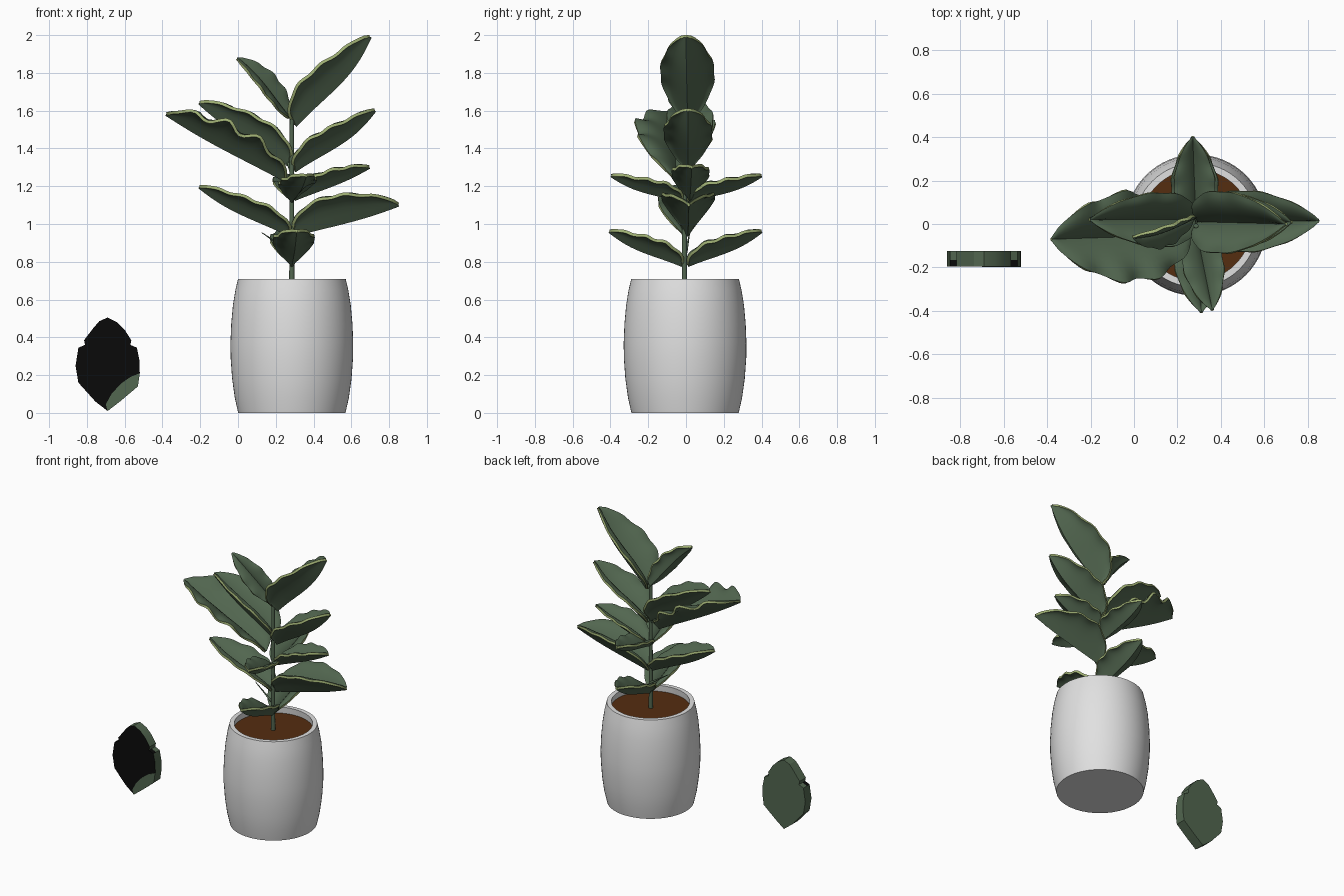
import bpy, bmesh, math
from mathutils import Vector, Matrix

if "Cube" in bpy.data.objects:
    bpy.data.objects.remove(bpy.data.objects["Cube"])


def material(name, r, g, b):
    m = bpy.data.materials.new(name)
    m.diffuse_color = (r, g, b, 1)
    m.use_nodes = True
    m.node_tree.nodes["Principled BSDF"].inputs["Base Color"].default_value = m.diffuse_color
    return m


GREEN = material("leaf green", 0.085, 0.135, 0.08)
PALE = material("pale leaf edge", 0.36, 0.45, 0.18)
WHITE = material("pot white", 0.75, 0.75, 0.75)
SOIL = material("soil brown", 0.09, 0.026, 0.005)
BLACK = material("black", 0.003, 0.003, 0.003)
PX, PY = 0.285, -0.005


def make(name, bm, mats, smooth=35):
    me = bpy.data.meshes.new(name)
    bm.to_mesh(me)
    bm.free()
    ob = bpy.data.objects.new(name, me)
    bpy.context.collection.objects.link(ob)
    for m in mats:
        me.materials.append(m)
    if smooth:
        finish(ob, smooth)
    return ob


def finish(ob, angle):
    bpy.ops.object.select_all(action='DESELECT')
    ob.select_set(True)
    bpy.context.view_layer.objects.active = ob
    for mod in list(ob.modifiers):
        bpy.ops.object.modifier_apply(modifier=mod.name)
    bpy.ops.object.shade_smooth_by_angle(angle=math.radians(angle))


def lathe(name, profile, mat, n=64):
    bm = bmesh.new()
    rings = []
    for r, z in profile:
        rings.append([bm.verts.new((PX + r * math.cos(2 * math.pi * i / n),
                                    PY + r * math.sin(2 * math.pi * i / n), z)) for i in range(n)])
    for a, b in zip(rings, rings[1:]):
        for i in range(n):
            j = (i + 1) % n
            bm.faces.new((a[i], a[j], b[j], b[i]))
    bm.faces.new(rings[0][::-1])
    bm.faces.new(rings[-1])
    return make(name, bm, [mat])


def spike(name, p, q, r1, r2):
    p, q = Vector(p), Vector(q)
    d = q - p
    bm = bmesh.new()
    mat = Matrix.Translation((p + q) / 2) @ d.to_track_quat('Z', 'Y').to_matrix().to_4x4()
    bmesh.ops.create_cone(bm, cap_ends=True, segments=16, radius1=r1, radius2=r2,
                          depth=d.length, matrix=mat)
    return make(name, bm, [GREEN])


def leaf(name, base, tip, width, fold, sag=0.02, roll=0, a=0.85, b=0.65, ripple=0.006):
    """Cupped leaf: V at the midrib, sides bulging up and flattening at the edge."""
    base, tip = Vector(base), Vector(tip)
    d = tip - base
    dirn = d.normalized()
    side = dirn.cross(Vector((0, 0, 1))).normalized()
    up = side.cross(dirn)
    rot = Matrix.Rotation(math.radians(roll), 3, dirn)
    side, up = rot @ side, rot @ up
    nt, nv = 28, 12
    bm = bmesh.new()
    rows = []
    for i in range(nt + 1):
        t = i / nt
        s = max(math.sin(math.pi * min(t ** a, 1)), 0.0) ** b
        s = max(s, 0.03)
        mid = base + d * t - up * sag * math.sin(math.pi * t ** 1.5)
        row = []
        for j in range(nv + 1):
            v = 2 * j / nv - 1
            h = 1 - (1 - abs(v)) ** 2
            wave = ripple * abs(v) ** 3 * math.sin(t * 24 + (0.8 if v > 0 else 0)) * s
            lift = fold * s ** 0.9 * (1.1 - 0.25 * t) * h + wave
            # the wave also nicks the outline a little
            row.append(bm.verts.new(mid + side * (v * width * s + wave * 0.5 * v) + up * lift))
        rows.append(row)
    for p, q in zip(rows, rows[1:]):
        for j in range(nv):
            bm.faces.new((p[j], p[j + 1], q[j + 1], q[j]))
    bmesh.ops.recalc_face_normals(bm, faces=bm.faces)
    ob = make(name, bm, [GREEN, PALE], 0)
    mod = ob.modifiers.new("thickness", 'SOLIDIFY')
    mod.thickness = 0.016
    mod.offset = 0
    mod.material_offset_rim = 1
    finish(ob, 45)
    return ob


# Pot and soil
lathe("pot", [(0.284, 0), (0.302, 0.08), (0.316, 0.18), (0.324, 0.29), (0.325, 0.37),
              (0.321, 0.47), (0.312, 0.57), (0.299, 0.65), (0.285, 0.71),
              (0.255, 0.71), (0.26, 0.655)], WHITE)
lathe("soil", [(0.262, 0.645), (0.262, 0.665)], SOIL)

# Stem and young sheaths
spike("stem", (PX, -0.008, 0.65), (PX, -0.008, 1.62), 0.014, 0.011)
spike("lower_sheath", (0.28, 0.0, 0.85), (0.125, 0.02, 0.955), 0.008, 0.002)
spike("upper_sheath", (0.28, -0.01, 1.28), (0.24, 0.05, 1.40), 0.009, 0.002)

# Leaves pointing right
leaf("right_leaf_top", (0.305, 0.01, 1.52), (0.70, 0.0, 1.99), 0.143, 0.145, 0.035)
leaf("right_leaf_upper", (0.30, 0.01, 1.28), (0.725, 0.01, 1.60), 0.128, 0.105, 0.03)
leaf("right_leaf_middle", (0.30, 0.02, 1.13), (0.695, 0.03, 1.30), 0.10, 0.08, 0.01)
leaf("right_leaf_low", (0.29, 0.01, 0.94), (0.85, 0.015, 1.10), 0.142, 0.15, 0.01)

# Leaves pointing left
leaf("left_leaf_top", (0.27, 0.03, 1.56), (-0.005, -0.06, 1.875), 0.075, 0.035, -0.02, roll=-55)
leaf("left_leaf_upper", (0.27, 0.02, 1.31), (-0.205, 0.02, 1.64), 0.125, 0.13, 0.015)
leaf("left_leaf_large", (0.25, -0.05, 1.23), (-0.38, -0.07, 1.58), 0.205, 0.125, 0.01,
     a=1.0, b=0.6, ripple=0.025)
leaf("left_leaf_low", (0.275, -0.01, 0.94), (-0.205, -0.03, 1.195), 0.13, 0.09, 0.02)

# Leaves pointing to the front and back
leaf("front_leaf_upper", (0.285, -0.02, 1.12), (0.36, -0.395, 1.255), 0.095, 0.065, 0.02)
leaf("back_leaf_upper", (0.285, 0.01, 1.12), (0.27, 0.40, 1.255), 0.095, 0.065, 0.02)
leaf("front_leaf_low", (0.285, -0.02, 0.78), (0.31, -0.405, 0.96), 0.11, 0.08, 0.02)
leaf("back_leaf_low", (0.285, 0.01, 0.78), (0.27, 0.40, 0.96), 0.11, 0.08, 0.02)

# Loose leaf-shaped plate standing beside the pot
outline = [(-0.69, 0.505), (-0.64, 0.48), (-0.60, 0.44), (-0.565, 0.385), (-0.57, 0.36),
           (-0.535, 0.345), (-0.522, 0.28), (-0.52, 0.21), (-0.53, 0.14), (-0.625, 0.06),
           (-0.69, 0.01), (-0.755, 0.06), (-0.845, 0.16), (-0.86, 0.25), (-0.845, 0.345),
           (-0.81, 0.36), (-0.815, 0.385), (-0.765, 0.45), (-0.735, 0.485)]


def plate(name, pts, ys, mats, rule=None):
    bm = bmesh.new()
    rings = [[bm.verts.new((x, y, z)) for x, z in pts] for y in ys]
    front = bm.faces.new(rings[0])
    bm.faces.new(rings[-1][::-1])
    for k, (a, b) in enumerate(zip(rings, rings[1:])):
        for i in range(len(pts)):
            j = (i + 1) % len(pts)
            f = bm.faces.new((a[i], b[i], b[j], a[j]))
            # the front half of the two shoulders is black
            if rule and k == 0 and i in rule:
                f.material_index = 1
    if rule:
        front.material_index = 1
    bmesh.ops.recalc_face_normals(bm, faces=bm.faces)
    return make(name, bm, mats, 25)


plate("loose_leaf", outline, (-0.195, -0.165, -0.125), [GREEN, BLACK], (4, 14))
plate("loose_leaf_patch", [(-0.52, 0.21), (-0.53, 0.14), (-0.625, 0.06), (-0.69, 0.01),
                           (-0.70, 0.045), (-0.67, 0.10), (-0.62, 0.155), (-0.57, 0.19)],
      (-0.198, -0.195), [GREEN])
